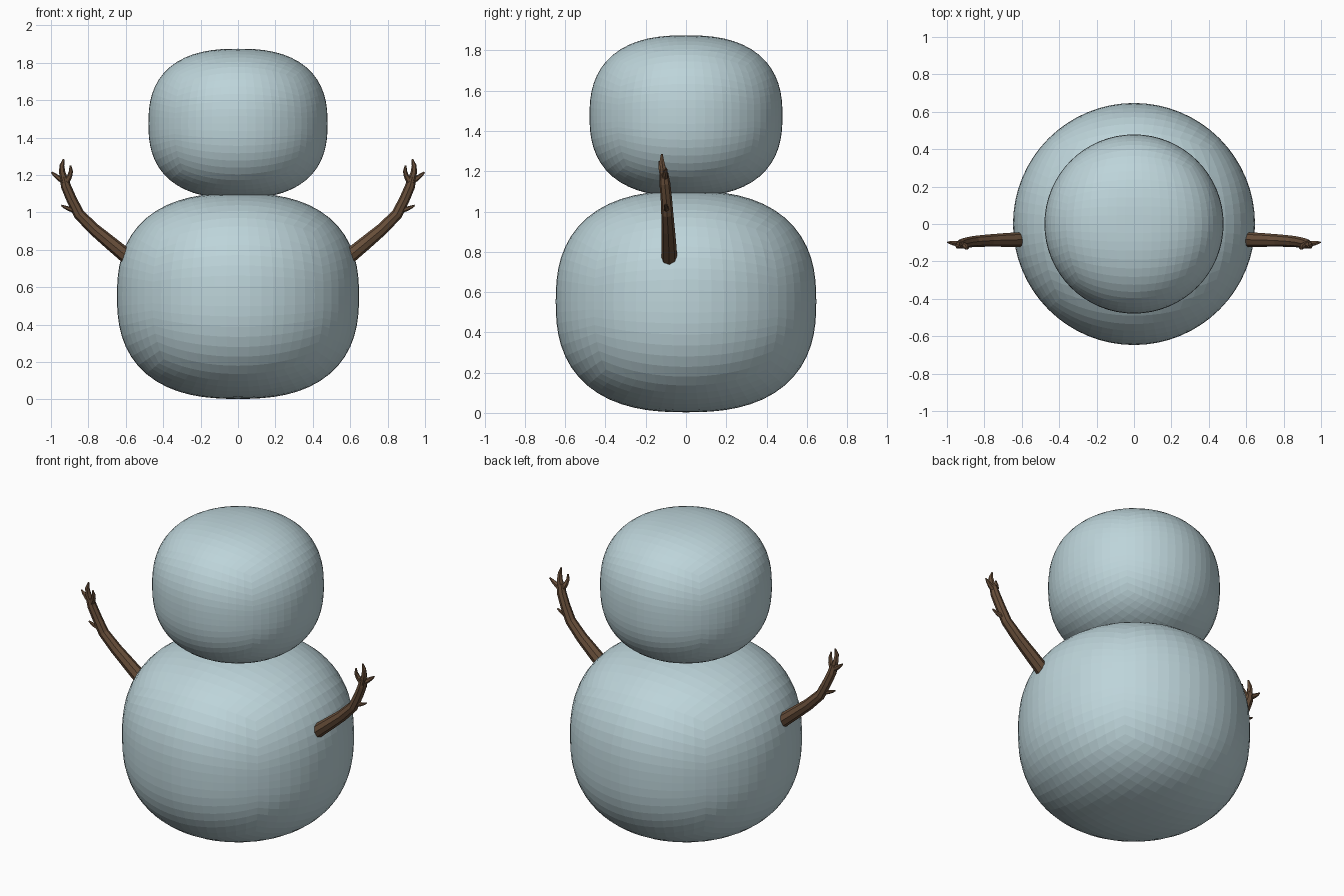
import bpy, bmesh, math
from mathutils import Vector

if "Cube" in bpy.data.objects:
    bpy.data.objects.remove(bpy.data.objects["Cube"])

def material(name, rgb):
    m = bpy.data.materials.new(name)
    m.diffuse_color = (*rgb, 1)
    m.use_nodes = True
    m.node_tree.nodes["Principled BSDF"].inputs["Base Color"].default_value = m.diffuse_color
    return m

snow = material("pale_snow_blue", (0.51, 0.66, 0.70))
wood = material("brown_wood", (0.138, 0.077, 0.042))

def finish(name, bm, mat):
    bmesh.ops.recalc_face_normals(bm, faces=bm.faces)
    me = bpy.data.meshes.new(name)
    bm.to_mesh(me)
    bm.free()
    me.materials.append(mat)
    ob = bpy.data.objects.new(name, me)
    bpy.context.collection.objects.link(ob)
    return ob

def snowball(name, z, radius, half_height, n=2.5):
    """Subdivided cube pushed out to a squarish ball that is round from above."""
    bm = bmesh.new()
    bmesh.ops.create_cube(bm, size=2)
    bmesh.ops.subdivide_edges(bm, edges=bm.edges, cuts=15, use_grid_fill=True)
    for v in bm.verts:
        d = Vector([math.tan(c * math.pi / 4) for c in v.co])
        k = (math.hypot(d.x, d.y) ** n + abs(d.z) ** n) ** (-1 / n)
        v.co = (d.x * k * radius, d.y * k * radius, z + d.z * k * half_height)
    return finish(name, bm, snow)

def tube(bm, path, sides=8):
    """Tapered tube through (x, y, z, radius) points."""
    pts = [Vector(p[:3]) for p in path]
    rings = []
    for i, p in enumerate(pts):
        t = (pts[min(i + 1, len(pts) - 1)] - pts[max(i - 1, 0)]).normalized()
        u = t.cross(Vector((0, 1, 0))).normalized()
        w = t.cross(u)
        rings.append([bm.verts.new(p + path[i][3] * (u * math.cos(a) + w * math.sin(a)))
                      for a in (2 * math.pi * s / sides for s in range(sides))])
    for a, b in zip(rings, rings[1:]):
        for s in range(sides):
            q = (s + 1) % sides
            bm.faces.new((a[s], a[q], b[q], b[s]))
    bm.faces.new(rings[0])
    bm.faces.new(rings[-1])

# Two stacked snowballs
snowball("body", 0.553, 0.647, 0.55)
snowball("head", 1.475, 0.479, 0.40)

# Stick arms: branch, three fingers and a side twig, mirrored
bm = bmesh.new()
tube(bm, [(0.595, -0.083, 0.765, 0.040), (0.68, -0.085, 0.835, 0.037), (0.77, -0.088, 0.91, 0.033),
          (0.85, -0.093, 0.99, 0.030), (0.89, -0.098, 1.07, 0.028), (0.92, -0.105, 1.14, 0.027),
          (0.932, -0.11, 1.19, 0.022)])
tube(bm, [(0.925, -0.11, 1.16, 0.022), (0.94, -0.115, 1.215, 0.017),
          (0.942, -0.12, 1.25, 0.013), (0.932, -0.12, 1.285, 0.005)], 6)
tube(bm, [(0.922, -0.11, 1.16, 0.020), (0.90, -0.12, 1.195, 0.014),
          (0.893, -0.128, 1.22, 0.011), (0.896, -0.132, 1.25, 0.005)], 6)
tube(bm, [(0.925, -0.108, 1.165, 0.020), (0.96, -0.103, 1.185, 0.014),
          (0.98, -0.10, 1.20, 0.010), (0.997, -0.098, 1.215, 0.004)], 6)
tube(bm, [(0.865, -0.095, 1.01, 0.018), (0.905, -0.10, 1.02, 0.012),
          (0.93, -0.10, 1.03, 0.008), (0.945, -0.10, 1.038, 0.004)], 6)
arms = finish("stick_arms", bm, wood)
arms.modifiers.new("mirror", 'MIRROR').use_mirror_merge = False
